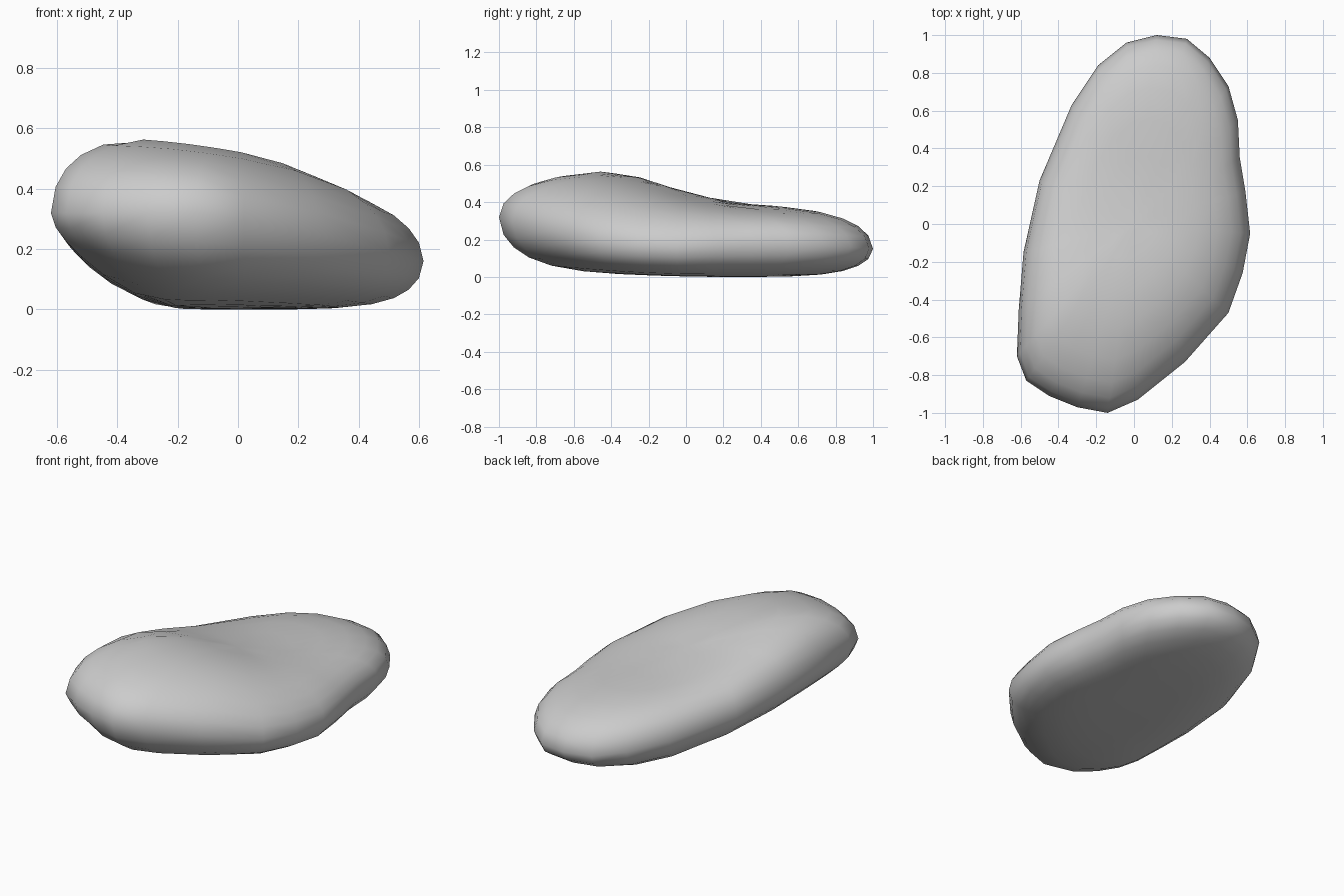
import bpy, bmesh, math

if "Cube" in bpy.data.objects:
    bpy.data.objects.remove(bpy.data.objects["Cube"])

# Widest outline of the pebble: x, y and height of the rim
RIM = [(.12, 1, .15), (.28, .98, .15), (.4, .88, .16), (.5, .73, .17), (.55, .55, .18),
       (.56, .35, .18), (.59, .17, .17), (.615, -.05, .16), (.575, -.26, .17),
       (.5, -.47, .19), (.27, -.73, .25), (.02, -.93, .30), (-.14, -1, .32),
       (-.3, -.97, .32), (-.45, -.91, .32), (-.57, -.83, .32), (-.62, -.7, .32),
       (-.61, -.45, .31), (-.585, -.15, .28), (-.5, .23, .23), (-.33, .63, .19),
       (-.19, .84, .17), (-.04, .96, .15)]
# Height of the top ridge from front to back, and its sideways fall
RIDGE = [(-1, .54, .25), (-.7, .56, .25), (-.45, .57, .25), (-.23, .535, .22), (0, .455, .12),
         (.27, .40, .07), (.66, .38, .05), (1, .36, .05)]


def top(x, y):
    y = max(-1, min(1, y))
    for (y0, h0, k0), (y1, h1, k1) in zip(RIDGE, RIDGE[1:]):
        if y <= y1:
            t = (y - y0) / (y1 - y0)
            return h0 + t * (h1 - h0) - (k0 + t * (k1 - k0)) * max(0, x + .4) ** 2


def bottom(x, y):
    return .6 * max(0, -x - .2) ** 1.5 + .035 * max(0, .3 - y) ** 2


def ring(bm, s, surface):
    f = math.sqrt(max(0, 1 - s ** 5.5))
    return [bm.verts.new((x * s, y * s, e + (surface(x * s, y * s) - e) * f))
            for x, y, e in RIM]


def bridge(bm, a, b):
    for i in range(len(a)):
        j = (i + 1) % len(a)
        bm.faces.new((a[i], a[j], b[j], b[i]))


# Pebble: rim, then shrinking rings over the top and under the bottom
bm = bmesh.new()
rim = ring(bm, 1, top)
for surface in (top, bottom):
    prev = rim
    for s in (.975, .92, .84, .72, .55, .36, .18):
        nxt = ring(bm, s, surface)
        bridge(bm, prev, nxt)
        prev = nxt
    c = bm.verts.new((0, 0, surface(0, 0)))
    for i in range(len(prev)):
        bm.faces.new((prev[i], prev[(i + 1) % len(prev)], c))
bmesh.ops.recalc_face_normals(bm, faces=bm.faces)

# Rest it on the ground
low = min(v.co.z for v in bm.verts)
bmesh.ops.translate(bm, verts=bm.verts, vec=(0, 0, -low))

mesh = bpy.data.meshes.new("pebble")
bm.to_mesh(mesh)
bm.free()
for p in mesh.polygons:
    p.use_smooth = True
bpy.context.collection.objects.link(bpy.data.objects.new("pebble", mesh))
